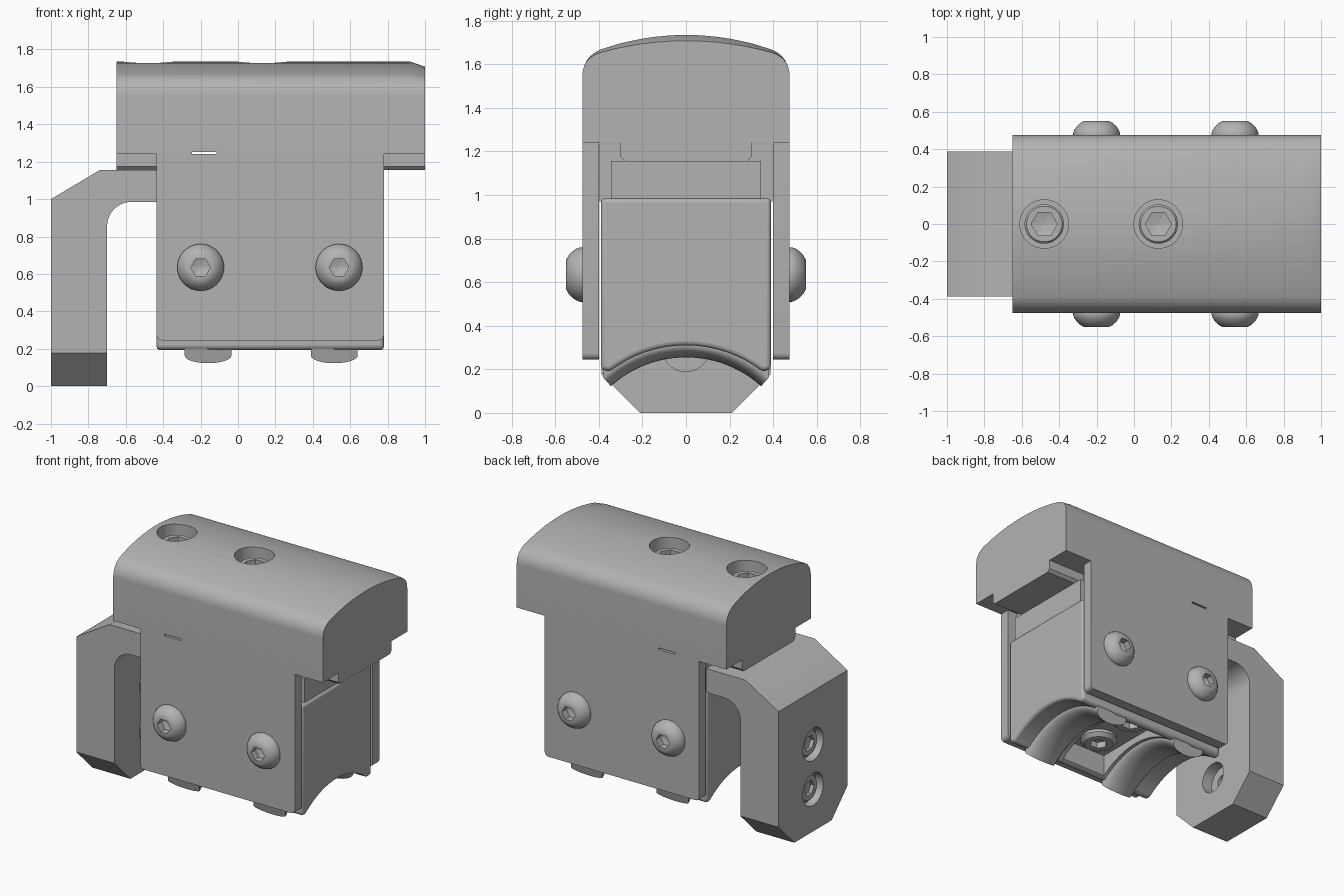
import bpy, bmesh, math
from mathutils import Vector

cube = bpy.data.objects.get("Cube")
if cube:
    bpy.data.objects.remove(cube, do_unlink=True)

grey = bpy.data.materials.new("machined grey")
grey.use_nodes = True
COLOR = (0.45, 0.45, 0.45, 1)
grey.diffuse_color = COLOR
grey.node_tree.nodes["Principled BSDF"].inputs["Base Color"].default_value = COLOR


def finish(name, bm, smooth=True):
    bmesh.ops.recalc_face_normals(bm, faces=bm.faces)
    mesh = bpy.data.meshes.new(name)
    bm.to_mesh(mesh)
    bm.free()
    mesh.materials.append(grey)
    ob = bpy.data.objects.new(name, mesh)
    bpy.context.collection.objects.link(ob)
    if smooth:
        shade(ob)
    return ob


def activate(ob):
    bpy.ops.object.select_all(action='DESELECT')
    ob.select_set(True)
    bpy.context.view_layer.objects.active = ob


def shade(ob):
    activate(ob)
    bpy.ops.object.shade_smooth_by_angle(angle=math.radians(32))


def loft(name, rings):
    """Skin closed rings of equal length and cap both ends."""
    bm = bmesh.new()
    loops = [[bm.verts.new(p) for p in ring] for ring in rings]
    n = len(loops[0])
    for a, b in zip(loops, loops[1:]):
        for i in range(n):
            j = (i + 1) % n
            bm.faces.new((a[i], a[j], b[j], b[i]))
    bm.faces.new(loops[0])
    bm.faces.new(loops[-1])
    return finish(name, bm)


def prism(name, pts, axis, a, b):
    """Extrude a 2D outline along an axis from a to b."""
    place = {'x': lambda u, v, t: (t, u, v),
             'y': lambda u, v, t: (u, t, v),
             'z': lambda u, v, t: (u, v, t)}[axis]
    return loft(name, [[place(u, v, t) for u, v in pts] for t in (a, b)])


def box(name, x0, x1, y0, y1, z0, z1):
    return prism(name, [(x0, y0), (x1, y0), (x1, y1), (x0, y1)], 'z', z0, z1)


def arc(cx, cz, r, a0, a1, n):
    steps = [math.radians(a0 + (a1 - a0) * i / n) for i in range(n + 1)]
    return [(cx + r * math.cos(a), cz + r * math.sin(a)) for a in steps]


def disc(cx, cy, r, n=40):
    return arc(cx, cy, r, 0, 360, n)[:-1]


def cut(ob, *cutters):
    for c in cutters:
        mod = ob.modifiers.new("cut", 'BOOLEAN')
        mod.operation = 'DIFFERENCE'
        mod.solver = 'EXACT'
        mod.object = c
        activate(ob)
        bpy.ops.object.modifier_apply(modifier=mod.name)
        bpy.data.objects.remove(c, do_unlink=True)
    shade(ob)


def bolt(name, loc, direction, outline, hex_r, depth):
    """Turned bolt head with a hexagonal socket."""
    n = 48
    top = outline[-1][1]
    rings = [(r, h, False) for r, h in outline]
    rings += [(hex_r, top, True), (hex_r, top - depth, True), (0.004, top - depth * 1.3, False)]
    rot = Vector(direction).to_track_quat('Z', 'Y')
    skin = []
    for r, h, is_hex in rings:
        ring = []
        for i in range(n):
            a = math.tau * i / n
            k = r
            if is_hex:
                k = r * math.cos(math.pi / 6) / math.cos(a % (math.pi / 3) - math.pi / 6)
            ring.append(Vector(loc) + rot @ Vector((k * math.cos(a), k * math.sin(a), h)))
        skin.append(ring)
    return loft(name, skin)


# Domed hood with a softened right end
half = [(0.475, 1.24)] + arc(0.35, 1.55, 0.125, 0, 73, 10)
half += [(y, 1.735 - 0.43 * y * y) for y in (0.32, 0.26, 0.2, 0.14, 0.07)]
outline = half + [(0, 1.735)] + [(-y, z) for y, z in reversed(half)]
drop = lambda z: z - max(0, z - 1.6) * 0.2
hood = loft("hood", [[(-0.65, y, z) for y, z in outline],
                     [(0.92, y, z) for y, z in outline],
                     [(1.0, y, drop(z)) for y, z in outline]])
top_bolts = (-0.48, 0.13)
cut(hood, box("slot_cutter", -0.245, -0.115, -1, 1, 1.238, 1.252),
    *[prism("bore_cutter", disc(x, 0, 0.13), 'z', 1.6, 1.9) for x in top_bolts])
for x in top_bolts:
    bolt("top_bolt", (x, 0, 1.595), (0, 0, 1),
         [(0.105, 0), (0.105, 0.065), (0.095, 0.075)], 0.07, 0.05)

# Tongue under the hood
prism("hood_tongue", [(-0.3, 1.24), (-0.3, 1.175), (-0.28, 1.155),
                      (0.28, 1.155), (0.3, 1.175), (0.3, 1.24)], 'x', -0.65, 1.0)

# Side plates and their button-head bolts
plate = [(-0.435, 1.24)] + arc(-0.405, 0.275, 0.03, 180, 270, 5)
plate += arc(0.75, 0.275, 0.03, 270, 360, 5) + [(0.78, 1.24)]
button = [(0.125, 0), (0.125, 0.012), (0.118, 0.03), (0.105, 0.048), (0.088, 0.064), (0.068, 0.075)]
for s in (-1, 1):
    prism("side_plate", plate, 'y', s * 0.4, s * 0.475)
    for x in (-0.2, 0.54):
        bolt("side_bolt", (x, s * 0.475, 0.635), (0, s, 0), button, 0.052, 0.05)

# Hanging leg with a filleted arm
leg = [(-1, 0), (-0.7, 0)] + arc(-0.57, 0.855, 0.13, 180, 90, 10)
leg += [(-0.43, 0.985), (-0.43, 1.155), (-0.74, 1.155), (-1, 1.0)]
leg_ob = prism("leg", leg, 'y', -0.388, 0.388)
cutters = []
for s in (-1, 1):
    corner = [(s * 0.21, 0), (s * 0.39, 0.18), (s * 0.6, 0.18), (s * 0.6, -0.1), (s * 0.21, -0.1)]
    cutters.append(prism("corner_cutter", corner, 'x', -1.1, -0.6))
for z in (0.3, 0.62):
    cutters += [prism("bore_cutter", disc(0, z, 0.115), 'x', -1.1, -0.94),
                prism("bore_cutter", disc(0, z, 0.11), 'x', -0.78, -0.65),
                prism("hole_cutter", disc(0, z, 0.045), 'x', -1.1, -0.6)]
cut(leg_ob, *cutters)
for z in (0.3, 0.62):
    bolt("leg_bolt", (-0.94, 0, z), (-1, 0, 0), [(0.095, 0), (0.095, 0.02), (0.085, 0.03)], 0.055, 0.025)

# Arm inside the hood and the filler beside it
box("inner_arm", -0.43, 0.765, -0.345, 0.345, 0.97, 1.157)
box("inner_filler", -0.41, 0.7, -0.397, 0.397, 0.97, 1.237)

# Saddle block with an arched underside
R, CZ = 0.57, -0.26
arch = arc(0, CZ, R, 52, 128, 24)
saddle = prism("saddle_block", [(-0.39, 0.985), (-0.39, 0.2)] + arch[::-1] + [(0.39, 0.2), (0.39, 0.985)],
               'x', -0.435, 0.78)
bevel = saddle.modifiers.new("round", 'BEVEL')
bevel.width = 0.025
bevel.segments = 4
bevel.limit_method = 'ANGLE'
bevel.angle_limit = math.radians(50)
activate(saddle)
bpy.ops.object.modifier_apply(modifier="round")
cut(saddle, box("pocket_cutter", -0.01, 0.35, -0.33, 0.33, 0, 0.36))

# Rounded ribs across the arch
for x in (-0.16, 0.515):
    rings = []
    for i in range(25):
        a = math.radians(48 + 84 * i / 24)
        c, s = math.cos(a), math.sin(a)
        ring = []
        for k in range(17):
            t = math.pi * k / 16
            r = R - 0.055 * math.sin(t)
            ring.append((x + 0.125 * math.cos(t), r * c, CZ + r * s))
        ring += [(x + e * 0.125, R * c, CZ + R * s + 0.08) for e in (-1, 1)]
        rings.append(ring)
    loft("saddle_rib", rings)

# Bolts inside the underside pocket
for y in (-0.17, 0.17):
    bolt("pocket_bolt", (0.17, y, 0.37), (0, 0, -1),
         [(0.125, 0), (0.125, 0.03), (0.1, 0.055)], 0.06, 0.045)
